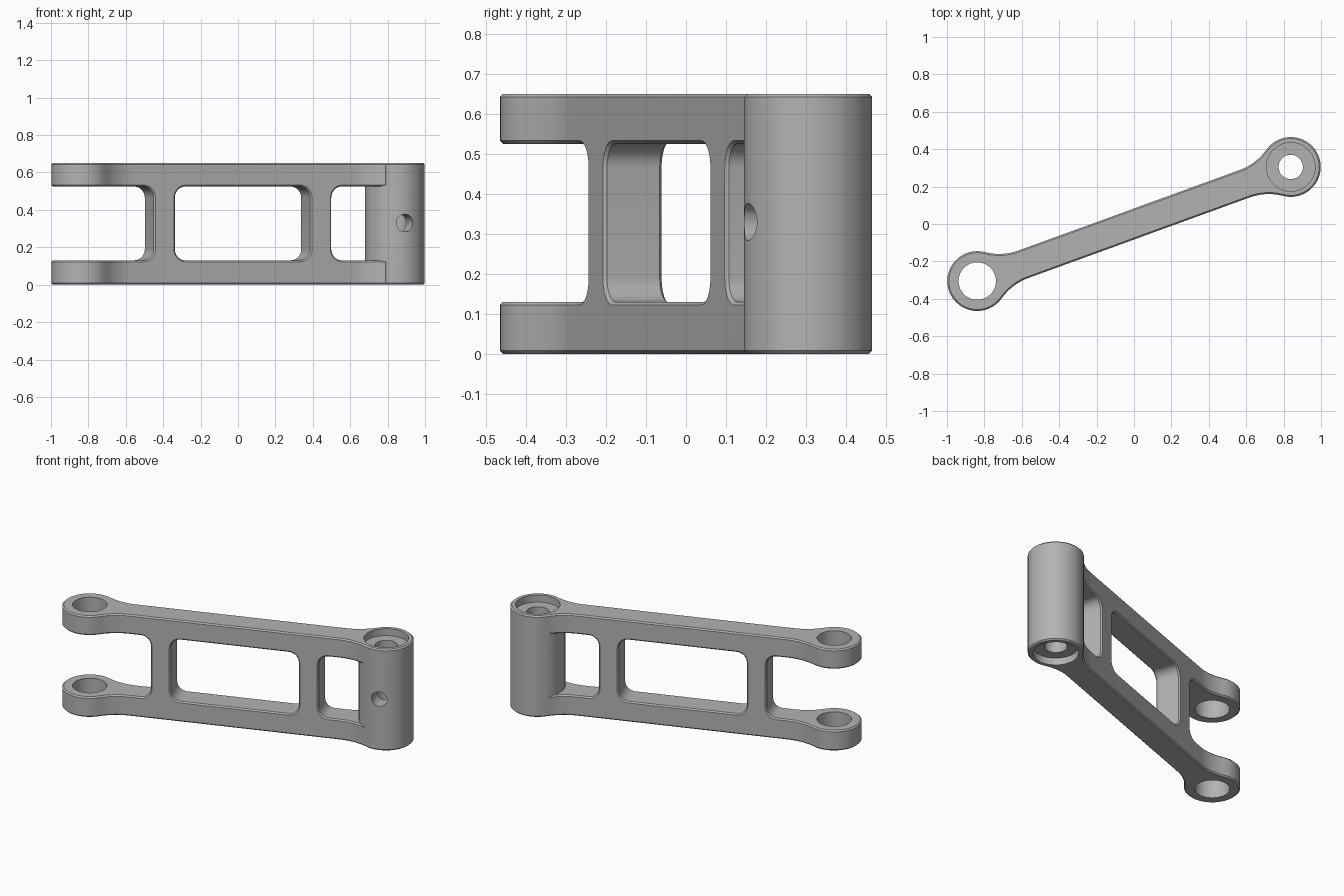
import bpy, bmesh, math
from mathutils import Matrix, Vector

if "Cube" in bpy.data.objects:
    bpy.data.objects.remove(bpy.data.objects["Cube"])

HEIGHT, HALF_WIDTH, END, BOSS, FILLET = 0.65, 0.078, 0.892, 0.16, 0.3
LOW, HIGH, CORNER = 0.13, 0.525, 0.06
TILT = math.radians(20)

metal = bpy.data.materials.new("plain grey metal")
metal.use_nodes = True
grey = (0.45, 0.45, 0.45, 1)
metal.diffuse_color = grey
metal.node_tree.nodes["Principled BSDF"].inputs["Base Color"].default_value = grey


def arc(cx, cy, r, a, b, n):
    return [(cx + r * math.cos(a + (b - a) * i / n),
             cy + r * math.sin(a + (b - a) * i / n)) for i in range(n + 1)]


def prism(name, outline, low, high, matrix=Matrix()):
    """Extrude an XY outline between two heights, then place it."""
    bm = bmesh.new()
    bottom = bm.faces.new([bm.verts.new((x, y, low)) for x, y in outline])
    grown = bmesh.ops.extrude_face_region(bm, geom=[bottom])["geom"]
    moved = [v for v in grown if isinstance(v, bmesh.types.BMVert)]
    bmesh.ops.translate(bm, verts=moved, vec=(0, 0, high - low))
    bmesh.ops.recalc_face_normals(bm, faces=bm.faces)
    bm.transform(matrix)
    mesh = bpy.data.meshes.new(name)
    bm.to_mesh(mesh)
    bm.free()
    mesh.materials.append(metal)
    obj = bpy.data.objects.new(name, mesh)
    bpy.context.collection.objects.link(obj)
    return obj


def cylinder(name, x, r, low, high, n=48):
    return prism(name, arc(x, 0, r, 0, math.tau, n)[:-1], low, high)


def apply(obj, mod):
    bpy.ops.object.select_all(action='DESELECT')
    bpy.context.view_layer.objects.active = obj
    obj.select_set(True)
    bpy.ops.object.modifier_apply(modifier=mod.name)


def combine(obj, other, operation='DIFFERENCE'):
    mod = obj.modifiers.new("join", 'BOOLEAN')
    mod.object, mod.operation, mod.solver = other, operation, 'EXACT'
    apply(obj, mod)
    bpy.data.objects.remove(other)


def chamfer(obj):
    mod = obj.modifiers.new("chamfer", 'BEVEL')
    mod.width, mod.segments = 0.008, 1
    mod.limit_method, mod.angle_limit = 'ANGLE', math.radians(40)
    mod.use_clamp_overlap = False
    apply(obj, mod)


def window(name, left, right):
    """Rounded rectangular cutter running across the arm."""
    l, r, b, t = left + CORNER, right - CORNER, LOW + CORNER, HIGH - CORNER
    q = math.pi / 2
    outline = []
    for i, (x, z) in enumerate([(r, t), (l, t), (l, b), (r, b)]):
        outline += arc(x, z, CORNER, i * q, (i + 1) * q, 6)
    return prism(name, outline, -0.4, 0.4, Matrix.Rotation(q, 4, 'X'))


# Arm outline: straight bar flaring through fillets into the end bosses
reach = math.sqrt((BOSS + FILLET) ** 2 - (HALF_WIDTH + FILLET) ** 2)
sweep = math.atan2(reach, HALF_WIDTH + FILLET)
flare = arc(END - reach, HALF_WIDTH + FILLET, FILLET,
            -math.pi / 2, -math.pi / 2 + sweep, 8)
start = math.atan2(flare[-1][1], END - flare[-1][0])
fork_end = arc(-END, 0, BOSS, start, math.tau - start, 32)[1:-1]
outline = [(END, -0.06), (END, 0.06)] + flare[::-1]
outline += [(-x, y) for x, y in flare] + fork_end
outline += [(-x, -y) for x, y in flare[::-1]] + [(x, -y) for x, y in flare]
arm = prism("link_arm", outline, 0, HEIGHT)

# Central window and the two open slots
for left, right in [(-0.385, 0.385), (-1.4, -0.505), (0.505, 1.4)]:
    combine(arm, window("window_cutter", left, right))
chamfer(arm)

# Full height pivot barrel
barrel = cylinder("pivot_barrel", END, BOSS, 0, HEIGHT)
chamfer(barrel)
combine(arm, barrel, 'UNION')

# Fork holes, barrel bore and its bearing seats
combine(arm, cylinder("fork_hole", -END, 0.1, -0.1, HEIGHT + 0.1))
combine(arm, cylinder("bore", END, 0.065, -0.1, HEIGHT + 0.1))
combine(arm, cylinder("lower_seat", END, 0.13, -0.1, 0.045))
combine(arm, cylinder("upper_seat", END, 0.13, HEIGHT - 0.045, HEIGHT + 0.1))

# Side hole in the front of the barrel, reaching the bore
place = Matrix.Translation((END, 0, 0.33)) @ Matrix.Rotation(math.pi / 2, 4, 'X')
combine(arm, prism("side_hole", arc(0, 0, 0.047, 0, math.tau, 24)[:-1], 0, 0.3, place))

# Swing the arm to its angle and smooth the curved walls
arm.data.transform(Matrix.Rotation(TILT, 4, 'Z'))
bpy.ops.object.select_all(action='DESELECT')
arm.select_set(True)
bpy.context.view_layer.objects.active = arm
bpy.ops.object.shade_smooth_by_angle(angle=math.radians(30))
